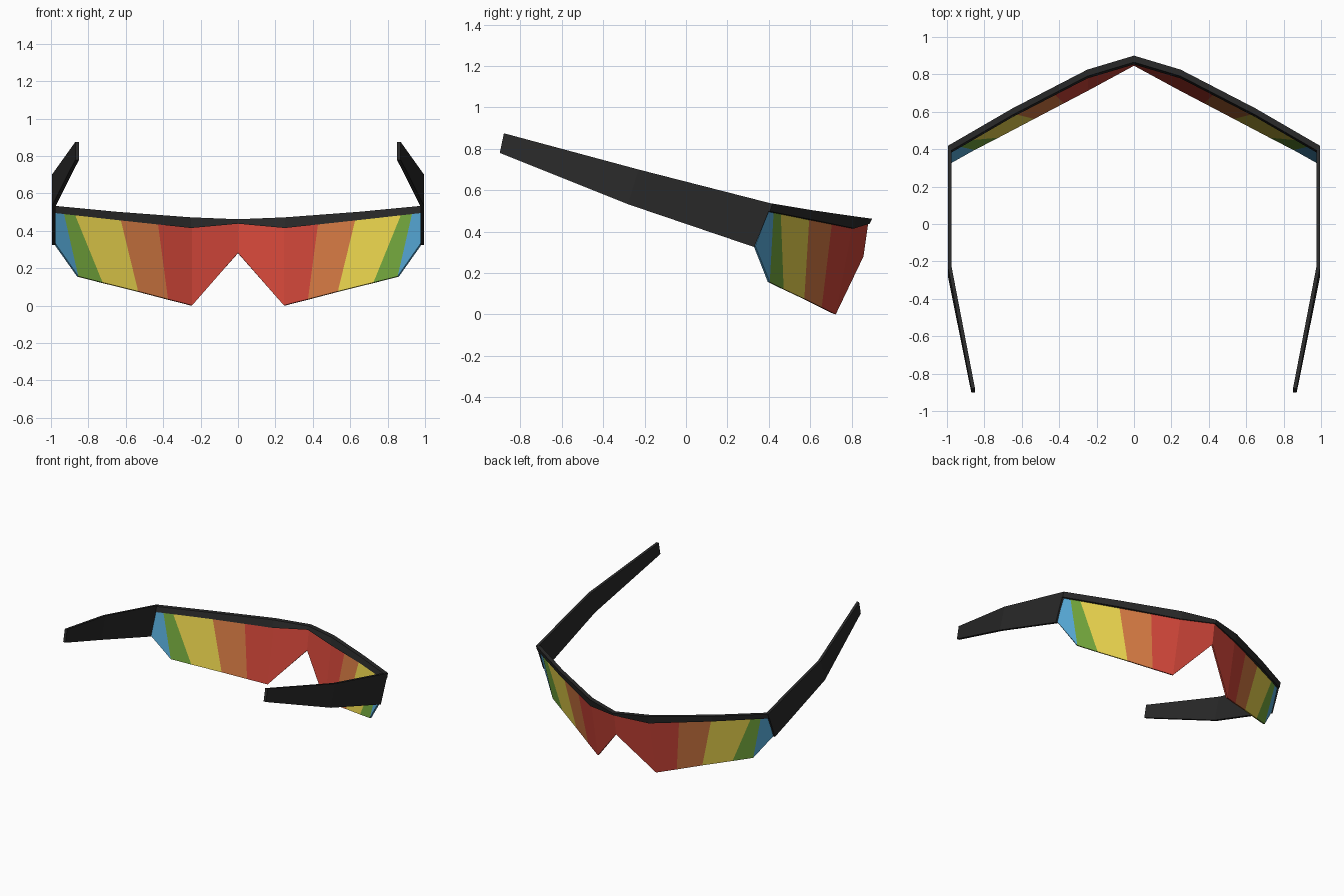
import bpy

if "Cube" in bpy.data.objects:
    bpy.data.objects.remove(bpy.data.objects["Cube"])


def material(name, rgb):
    m = bpy.data.materials.new(name)
    m.diffuse_color = (*rgb, 1)
    m.use_nodes = True
    m.node_tree.nodes["Principled BSDF"].inputs["Base Color"].default_value = m.diffuse_color
    return m


def mirrored(name, verts, faces, mats):
    mesh = bpy.data.meshes.new(name)
    mesh.from_pydata(verts, [], faces)
    for m in mats:
        mesh.materials.append(m)
    ob = bpy.data.objects.new(name, mesh)
    bpy.context.collection.objects.link(ob)
    mod = ob.modifiers.new("mirror", 'MIRROR')
    mod.use_clip = True
    return ob


def loft(name, sections, mats, cap_start):
    """Skin a row of four-cornered sections, capping the ends."""
    verts = [p for s in sections for p in s]
    n = len(sections)
    faces = [(4*i + k, 4*i + 4 + k, 4*i + 4 + (k+1) % 4, 4*i + (k+1) % 4)
             for i in range(n - 1) for k in range(4)]
    faces.append(tuple(range(4*n - 4, 4*n)))
    if cap_start:
        faces.append((3, 2, 1, 0))
    return mirrored(name, verts, faces, mats)


black = material("black", (0.022, 0.022, 0.022))
stripes = [material("red", (0.62, 0.06, 0.04)),
           material("orange", (0.65, 0.19, 0.055)),
           material("yellow", (0.82, 0.66, 0.075)),
           material("green", (0.17, 0.38, 0.045)),
           material("blue", (0.09, 0.38, 0.65))]

# Brow bar: x, outer y, top z, bottom z
brow = [(0, 0.90, 0.462, 0.438), (0.25, 0.825, 0.472, 0.415),
        (0.65, 0.618, 0.502, 0.458), (0.995, 0.418, 0.535, 0.497)]
loft("brow_bar", [[(x, y, t), (x, y - 0.035, t), (x, y - 0.047, b), (x, y - 0.012, b)]
                  for x, y, t, b in brow], [black], False)

# Temple arms: outer x, then y and z of the top and bottom edges
arm = [(0.995, 0.415, 0.535, 0.33, 0.325),
       (0.995, -0.23, 0.70, -0.28, 0.532),
       (0.87, -0.88, 0.875, -0.90, 0.78)]
loft("temple_arm", [[(x, ty, tz), (x - 0.02, ty, tz), (x - 0.02, by, bz), (x, by, bz)]
                    for x, ty, tz, by, bz in arm], [black], True)

# Striped lens: matching points along the top and bottom edges
top = [(0, 0.882, 0.45), (0.25, 0.806, 0.43), (0.435, 0.706, 0.445), (0.635, 0.596, 0.465),
       (0.88, 0.458, 0.49), (0.94, 0.424, 0.50), (0.984, 0.40, 0.505)]
low = [(0, 0.858, 0.28), (0.25, 0.724, 0), (0.38, 0.656, 0.033), (0.54, 0.572, 0.075),
       (0.73, 0.472, 0.122), (0.86, 0.405, 0.155), (0.984, 0.335, 0.33)]
n = len(top)
lens = mirrored("lens", top + low,
                [(i, i + 1, n + i + 1, n + i) for i in range(n - 1)], stripes)
for poly, colour in zip(lens.data.polygons, [0, 0, 1, 2, 3, 4]):
    poly.material_index = colour
solid = lens.modifiers.new("thickness", 'SOLIDIFY')
solid.thickness = 0.012
solid.offset = -1
